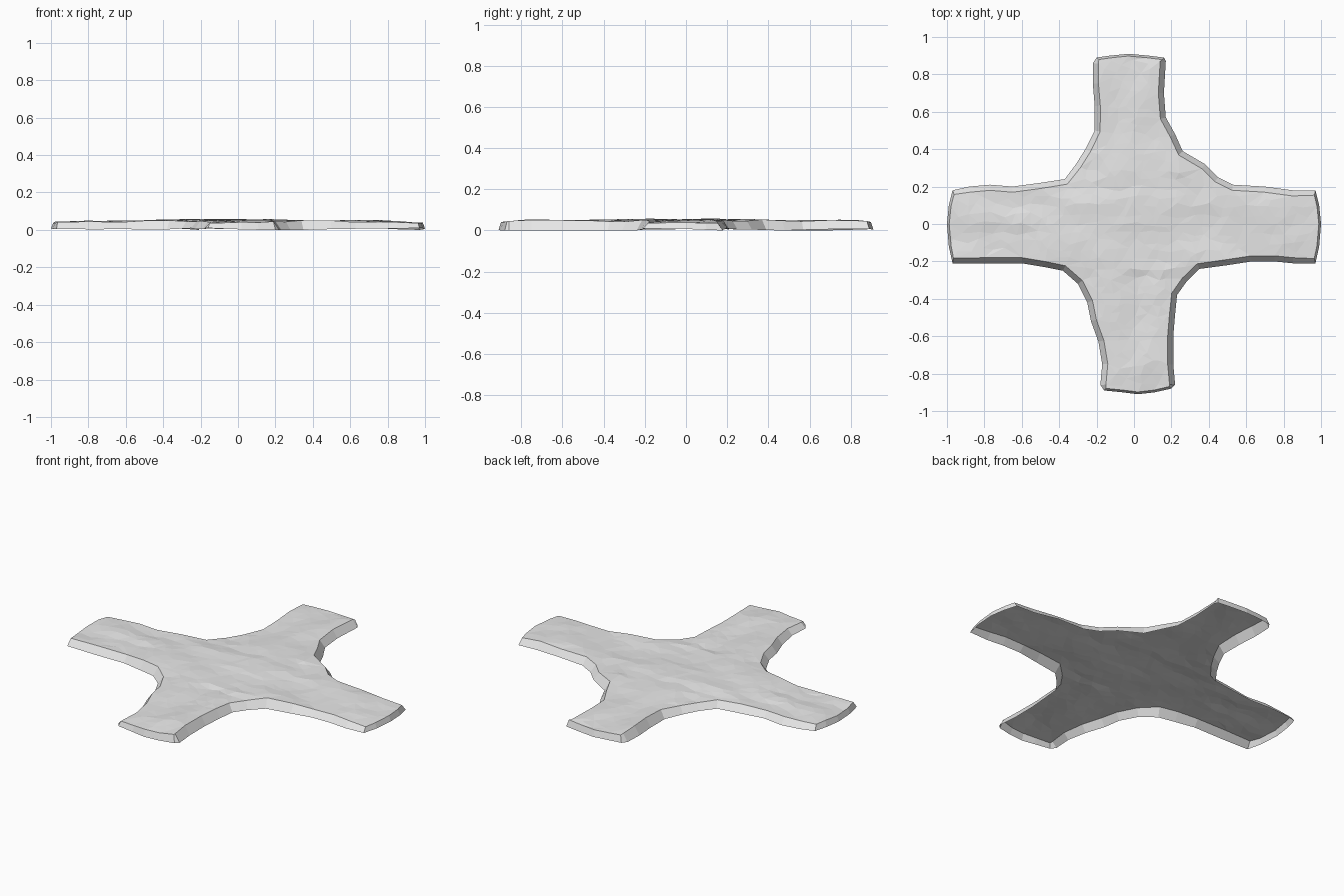
import bpy
import bmesh
import math
import random
from mathutils import Vector, noise
from mathutils.geometry import delaunay_2d_cdt

random.seed(4)
cube = bpy.data.objects.get("Cube")
if cube:
    bpy.data.objects.remove(cube, do_unlink=True)

# Outer edge of each bay between arms, counter-clockwise, in hundredths
right_end = [(97, -21), (99, -12), (100, 0), (99, 10), (97, 18)]
back_right_bay = [(85, 18), (70, 20), (53, 21), (45, 25), (38, 32),
                  (26, 39), (22, 48), (17, 57), (16, 70)]
back_end = [(17, 87), (16, 89), (8, 90), (-3, 91), (-13, 90), (-20, 89), (-22, 86)]
back_left_bay = [(-22, 75), (-21, 63), (-21, 50), (-26, 40), (-31, 32),
                 (-37, 24), (-50, 22), (-65, 20), (-77, 21), (-88, 20)]
left_end = [(-97, 18), (-99, 10), (-100, 0), (-99, -12), (-97, -21)]
front_left_bay = [(-80, -21), (-60, -21), (-48, -23), (-38, -25), (-30, -32),
                  (-25, -42), (-23, -52), (-19, -63), (-17, -75)]
front_end = [(-18, -86), (-16, -89), (-6, -90), (2, -91), (11, -90), (20, -88), (22, -86)]
front_right_bay = [(21, -75), (21, -60), (22, -48), (23, -38), (28, -31),
                   (35, -24), (50, -22), (63, -20), (75, -20), (85, -21)]
outline = [Vector(p) / 100 for p in
           right_end + back_right_bay + back_end + back_left_bay +
           left_end + front_left_bay + front_end + front_right_bay]


def inset(points, width):
    """Move the edge inwards, less so at the steep ends of the arms."""
    result = []
    for i, p in enumerate(points):
        along = points[(i + 1) % len(points)] - points[i - 1]
        shift = Vector((-along.y, along.x)).normalized() * width
        if abs(p.x) > 0.9:
            shift.x *= 0.4
        if abs(p.y) > 0.85:
            shift.y *= 0.4
        result.append(p + shift)
    return result


def inside(p, points):
    hit = False
    for i, a in enumerate(points):
        b = points[i - 1]
        if (a.y > p.y) != (b.y > p.y):
            if p.x < a.x + (p.y - a.y) * (b.x - a.x) / (b.y - a.y):
                hit = not hit
    return hit


def ripple(x, y):
    """Soft folds that run along each arm, plus small dents."""
    if abs(y) > 0.25:
        folds = noise.noise(Vector((x * 8, y * 4, 0.5)))
    else:
        folds = noise.noise(Vector((x * 3, y * 10, 0.5)))
    return folds + 0.4 * noise.noise(Vector((x * 11, y * 11, 2.5)))


def top_height(x, y):
    reach = max(abs(x), abs(y))
    dome = 0.009 * math.exp(-(x * x + y * y) / 0.12)
    return 0.046 + dome + 0.010 * ripple(x, y) - 0.008 * max(0, reach - 0.8) / 0.2


def hem_height(x, y):
    return max(0, 0.005 + 0.012 * noise.noise(Vector((x * 4, y * 4, 5.5))))


def top_sheet(bm, edge, step):
    """Fill an edge with irregular facets and return its rim vertices."""
    safe = inset(edge, step * 0.4)
    points = list(edge)
    count = len(edge)
    cells = int(1 / step) + 1
    for i in range(-cells, cells + 1):
        for j in range(-cells - 4, cells + 5):
            p = Vector((i + 0.5 * (j % 2), j * 0.8)) * step
            p += Vector((random.uniform(-1, 1), random.uniform(-1, 1))) * step * 0.3
            if inside(p, safe) and inside(p, edge):
                points.append(p)
    ring = [(i, (i + 1) % count) for i in range(count)]
    flat, _, faces, origins, _, _ = delaunay_2d_cdt(points, ring, [], 1, 1e-5)
    verts = [bm.verts.new((p.x, p.y, top_height(p.x, p.y))) for p in flat]
    for f in faces:
        bm.faces.new([verts[k] for k in f])
    rim = {k: v for v, source in zip(verts, origins) for k in source if k < count}
    return [rim[k] for k in range(count)]


# Thin shell, open underneath: rippled top and a sloping border
bm = bmesh.new()
upper = top_sheet(bm, inset(outline, 0.03), 0.06)
hem = [bm.verts.new((p.x, p.y, hem_height(p.x, p.y))) for p in outline]
for i in range(len(outline)):
    j = (i + 1) % len(outline)
    bm.faces.new((hem[i], hem[j], upper[j], upper[i]))

mesh = bpy.data.meshes.new("cross_shaped_sheet")
bm.to_mesh(mesh)
bm.free()
sheet_object = bpy.data.objects.new("cross_shaped_sheet", mesh)
bpy.context.collection.objects.link(sheet_object)

# Single pale grey finish
grey = bpy.data.materials.new("pale_grey")
grey.use_nodes = True
colour = (0.8, 0.8, 0.8, 1)
grey.diffuse_color = colour
grey.node_tree.nodes["Principled BSDF"].inputs["Base Color"].default_value = colour
mesh.materials.append(grey)
